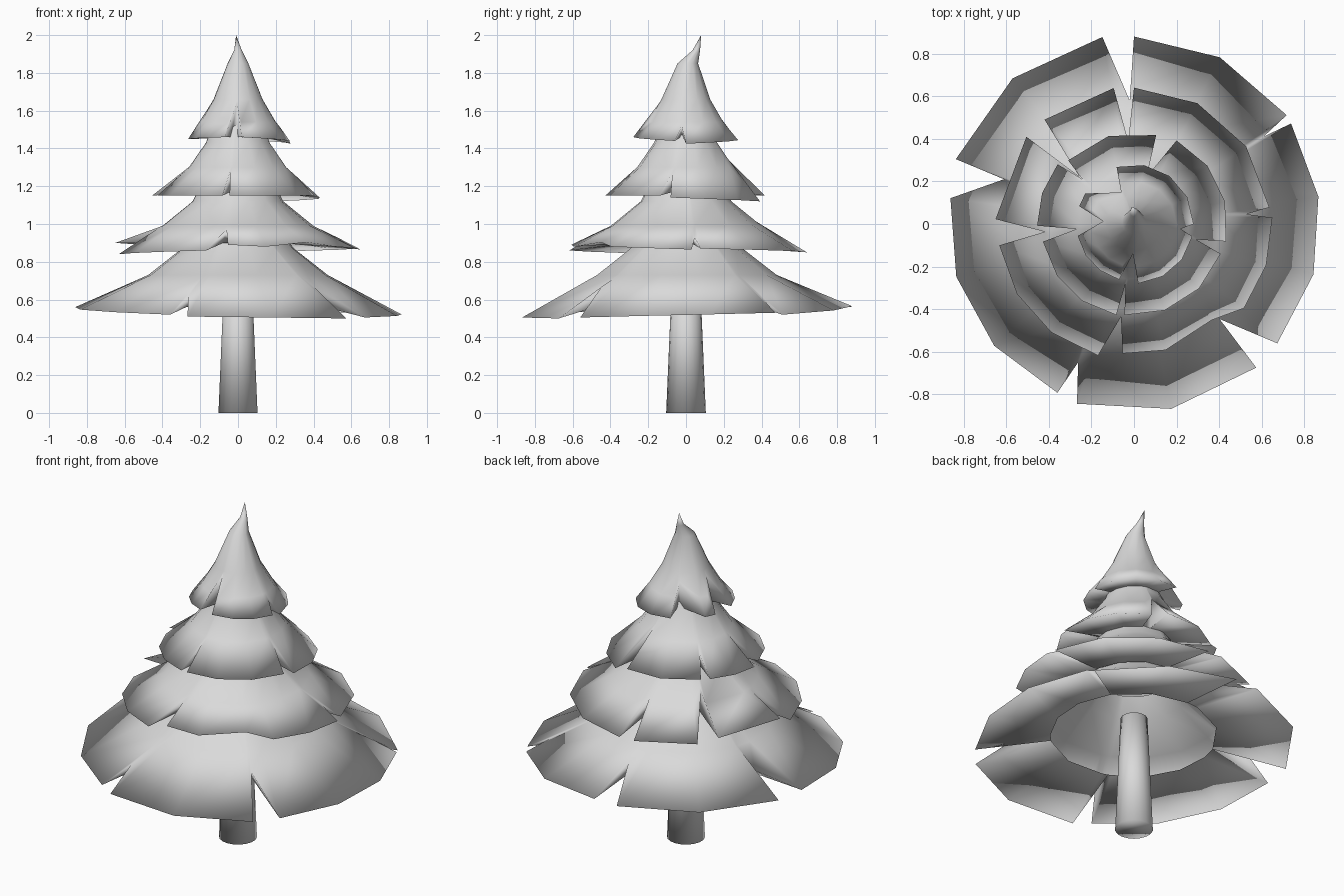
import bpy, bmesh, math

if "Cube" in bpy.data.objects:
    bpy.data.objects.remove(bpy.data.objects["Cube"])

grey = bpy.data.materials.new("light_grey")
grey.diffuse_color = (0.7, 0.7, 0.7, 1)
grey.use_nodes = True
grey.node_tree.nodes["Principled BSDF"].inputs["Base Color"].default_value = grey.diffuse_color


def finish(name, bm):
    for f in bm.faces:
        f.smooth = True
    mesh = bpy.data.meshes.new(name)
    bm.to_mesh(mesh)
    bm.free()
    ob = bpy.data.objects.new(name, mesh)
    bpy.context.collection.objects.link(ob)
    mesh.materials.append(grey)
    return ob


def height_at(profile, r):
    """Height of the tier surface at radius r (profile runs outside to inside)."""
    for (r0, z0), (r1, z1) in zip(profile, profile[1:]):
        if r >= r1:
            return z0 + (z1 - z0) * (r0 - r) / (r0 - r1)
    return profile[-1][1]


def tier(name, profile, inner, lobes, tip=None):
    """Ragged skirt. Lobe: notch angle, notch radius, start, end, radius, start and end height."""
    rim = []
    for na, nr, a0, a1, r, z0, z1 in lobes:
        rim.append((na, nr, height_at(profile, nr)))
        n = max(1, round((a1 - a0) / 25))
        rim += [(a0 + (a1 - a0) * i / n, r, z0 + (z1 - z0) * i / n) for i in range(n + 1)]

    bm = bmesh.new()

    def point(a, r, z, y=0):
        a = math.radians(a)
        return bm.verts.new((r * math.cos(a), y + r * math.sin(a), z))

    # underside ring, ragged rim, then rings up the slope
    rows = [[point(a, min(inner[0], r * 0.93), inner[1]) for a, r, z in rim],
            [point(*p) for p in rim]]
    for pr, pz in profile[1:]:
        row = []
        for a, r, z in rim:
            q = min(pr, r * 0.95)
            lean = 0.055 if pz > 1.9 else 0.01 if pz > 1.8 else 0
            row.append(point(a, q, max(pz, height_at(profile, q)), lean))
        rows.append(row)
    n = len(rim)
    for lo, hi in zip(rows, rows[1:]):
        for i in range(n):
            j = (i + 1) % n
            bm.faces.new((lo[i], lo[j], hi[j], hi[i]))
    if tip:
        top = bm.verts.new(tip)
        for i in range(n):
            bm.faces.new((rows[-1][i], rows[-1][(i + 1) % n], top))
    return finish(name, bm)


# Four overlapping branch tiers, bottom to top
tier("bottom_branches",
     [(0.87, 0.53), (0.48, 0.73), (0.30, 0.87), (0.22, 0.97)], (0.46, 0.60),
     [(-48, 0.60, -39.8, 32.6, 0.875, 0.505, 0.53),
      (34, 0.735, 35.5, 90, 0.88, 0.52, 0.565),
      (92, 0.58, 99.6, 160, 0.89, 0.56, 0.56),
      (161, 0.645, 172, 245.6, 0.87, 0.56, 0.52),
      (248, 0.70, 252.4, 310.4, 0.885, 0.51, 0.50)])

tier("lower_middle_branches",
     [(0.65, 0.87), (0.40, 0.99), (0.24, 1.12), (0.17, 1.26)], (0.29, 0.90),
     [(-51, 0.58, -37.4, 2.6, 0.65, 0.88, 0.865),
      (5, 0.53, 7, 90, 0.64, 0.87, 0.85),
      (94, 0.39, 98.5, 130.6, 0.645, 0.85, 0.86),
      (139, 0.34, 141, 178, 0.65, 0.89, 0.90),
      (185, 0.42, 189, 254.7, 0.64, 0.84, 0.86),
      (262, 0.44, 265, 284, 0.61, 0.89, 0.88)])

tier("upper_middle_branches",
     [(0.45, 1.15), (0.26, 1.30), (0.17, 1.43), (0.10, 1.62)], (0.21, 1.17),
     [(-14, 0.30, -10.7, 63, 0.44, 1.14, 1.12),
      (75, 0.23, 76, 136, 0.43, 1.15, 1.15),
      (139, 0.32, 142, 181, 0.455, 1.16, 1.15),
      (185, 0.27, 191, 259, 0.435, 1.15, 1.15),
      (262, 0.28, 264, 341, 0.43, 1.15, 1.15)])

tier("top_branches",
     [(0.29, 1.44), (0.20, 1.54), (0.13, 1.66), (0.055, 1.85), (0.02, 1.92)],
     (0.14, 1.46),
     [(-6, 0.22, 0, 107, 0.28, 1.425, 1.45),
      (112, 0.16, 148, 162, 0.27, 1.45, 1.45),
      (175, 0.145, 192, 255, 0.27, 1.45, 1.46),
      (268, 0.14, 274, 348, 0.28, 1.46, 1.44)],
     tip=(-0.01, 0.08, 2.0))

# Tapered trunk, ending inside the hollow bottom tier
bm = bmesh.new()
bmesh.ops.create_cone(bm, cap_ends=True, segments=18, radius1=0.105,
                      radius2=0.075, depth=0.70)
bmesh.ops.translate(bm, verts=bm.verts, vec=(0, 0, 0.35))
finish("trunk", bm)
